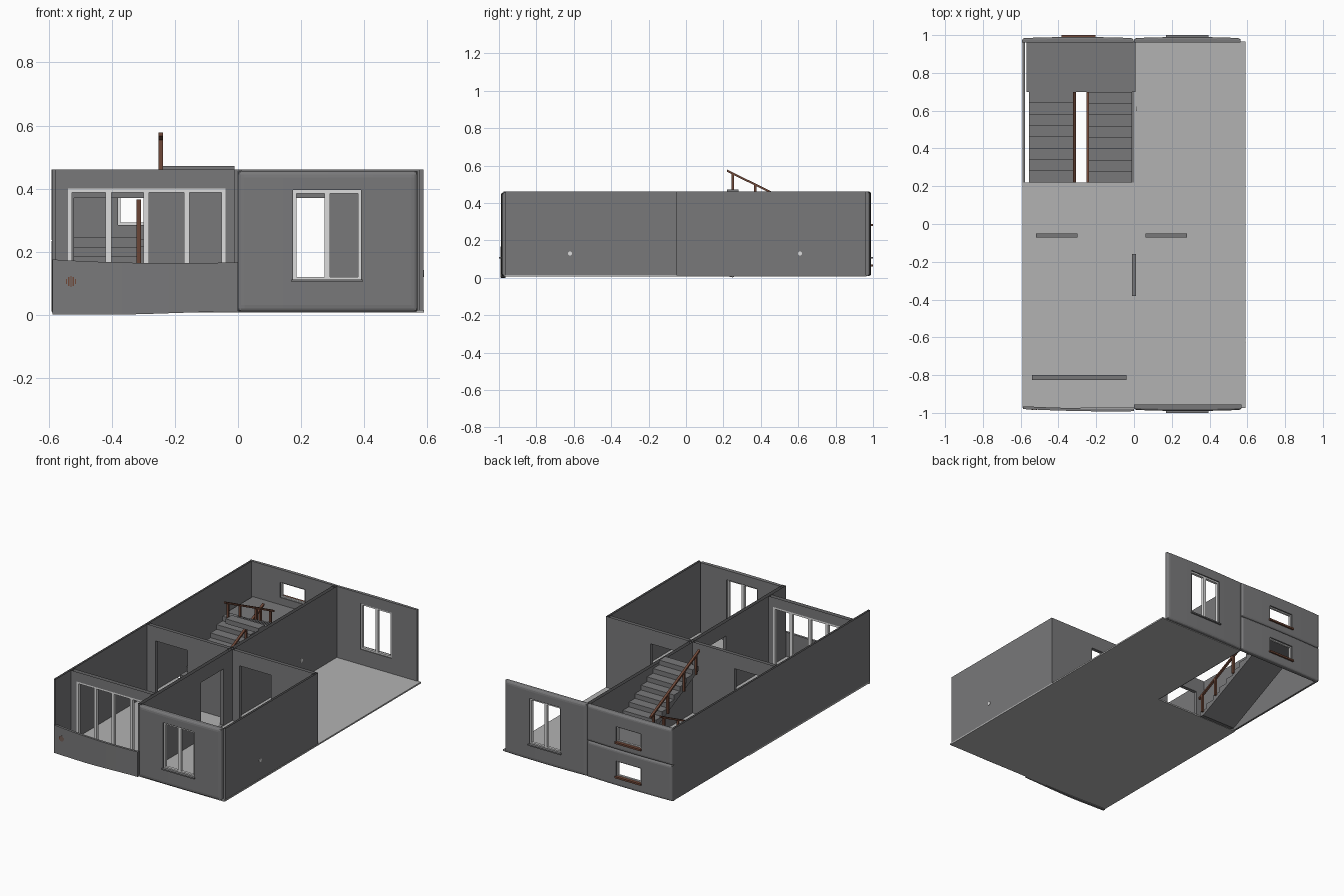
import bpy, bmesh, math
from mathutils import Vector

if "Cube" in bpy.data.objects:
    bpy.data.objects.remove(bpy.data.objects["Cube"])


def material(name, rgb):
    m = bpy.data.materials.new(name)
    m.diffuse_color = (*rgb, 1)
    m.use_nodes = True
    m.node_tree.nodes["Principled BSDF"].inputs["Base Color"].default_value = m.diffuse_color
    return m


WALL = material("wall grey", (0.19, 0.19, 0.195))
FLOOR = material("floor light grey", (0.45, 0.45, 0.45))
FRAME = material("frame pale grey", (0.72, 0.72, 0.72))
WOOD = material("brown wood", (0.16, 0.065, 0.04))


def finish(name, bm, mat):
    bmesh.ops.remove_doubles(bm, verts=bm.verts, dist=1e-5)
    bmesh.ops.recalc_face_normals(bm, faces=bm.faces)
    me = bpy.data.meshes.new(name)
    bm.to_mesh(me)
    bm.free()
    me.materials.append(mat)
    ob = bpy.data.objects.new(name, me)
    bpy.context.collection.objects.link(ob)
    return ob


def add_box(bm, x0, x1, y0, y1, z0, z1):
    r = bmesh.ops.create_cube(bm, size=1)
    for v in r["verts"]:
        v.co = Vector(((x0 + x1) / 2 + v.co.x * (x1 - x0),
                       (y0 + y1) / 2 + v.co.y * (y1 - y0),
                       (z0 + z1) / 2 + v.co.z * (z1 - z0)))


def boxes(name, mat, items):
    bm = bmesh.new()
    for it in items:
        add_box(bm, *it)
    return finish(name, bm, mat)


def extrude_x(name, mat, profile, x0, x1):
    """Closed (y, z) profile swept along x."""
    bm = bmesh.new()
    f = bm.faces.new([bm.verts.new((x0, y, z)) for y, z in profile])
    r = bmesh.ops.extrude_face_region(bm, geom=[f])
    for v in r["geom"]:
        if isinstance(v, bmesh.types.BMVert):
            v.co.x = x1
    return finish(name, bm, mat)


def wall(name, axis, a0, a1, z0, z1, inner, outer, openings=(), top=False, pillow=0.0, shape=None):
    """Two-skin wall with lined openings (a0, a1, z0, z1); pillow rounds the outer rim."""
    aa, zz = {a0, a1}, {z0, z1}
    for o in openings:
        aa |= {o[0], o[1]}
        zz |= {o[2], o[3]}
    if pillow:
        for d in (0.15, 0.5, 1.0):
            aa |= {a0 + d * pillow, a1 - d * pillow}
            zz |= {z0 + d * pillow, z1 - d * pillow}
    if pillow or shape:
        aa |= {a0 + (a1 - a0) * i / 8 for i in range(1, 8)}
    aa, zz = sorted(aa), sorted(zz)
    sign = 1 if outer > inner else -1
    bm = bmesh.new()

    def pt(a, s, z):
        p = outer if s else inner
        if pillow and s:
            d = min(a - a0, a1 - a, z - z0, z1 - z) / pillow
            u = 2 * (a - a0) / (a1 - a0) - 1
            drop = 0.006 * u * u
            if d < 1:
                drop += 0.01 * (1 - math.sqrt(max(0, 1 - (1 - d) ** 2)))
            p -= sign * drop
        co = Vector((a, p, z)) if axis == "x" else Vector((p, a, z))
        return shape(co) if shape else co

    def quad(*pts):
        bm.faces.new([bm.verts.new(pt(*p)) for p in pts])

    def solid(i, k):
        a, z = (aa[i] + aa[i + 1]) / 2, (zz[k] + zz[k + 1]) / 2
        return not any(o[0] < a < o[1] and o[2] < z < o[3] for o in openings)

    def closed(i, k):
        """True when the neighbouring cell needs a cap face towards it."""
        if k == len(zz) - 1:
            return top
        if k < 0 or i < 0 or i == len(aa) - 1:
            return True
        return not solid(i, k)

    for i in range(len(aa) - 1):
        for k in range(len(zz) - 1):
            if not solid(i, k):
                continue
            b0, b1, c0, c1 = aa[i], aa[i + 1], zz[k], zz[k + 1]
            for s in (0, 1):
                quad((b0, s, c0), (b1, s, c0), (b1, s, c1), (b0, s, c1))
            for di, dk, p, q in ((-1, 0, (b0, c0), (b0, c1)), (1, 0, (b1, c0), (b1, c1)),
                                 (0, -1, (b0, c0), (b1, c0)), (0, 1, (b0, c1), (b1, c1))):
                if closed(i + di, k + dk):
                    quad((p[0], 0, p[1]), (q[0], 0, q[1]), (q[0], 1, q[1]), (p[0], 1, p[1]))
    return finish(name, bm, WALL)


def frame(name, mat, x0, x1, z0, z1, y0, y1, t, mullions=()):
    items = [(x0, x0 + t, y0, y1, z0, z1), (x1 - t, x1, y0, y1, z0, z1),
             (x0 + t, x1 - t, y0, y1, z0, z0 + t), (x0 + t, x1 - t, y0, y1, z1 - t, z1)]
    items += [(m - 0.009, m + 0.009, y0, y1, z0 + t, z1 - t) for m in mullions]
    return boxes(name, mat, items)


# Floor slab with the stairwell left open
F0, F1 = 0.006, 0.015
boxes("floor", FLOOR, [(-0.59, 0.59, -0.975, 0.22, F0, F1), (0, 0.59, 0.22, 0.965, F0, F1)])

# Room walls, open on top
H = 0.46
D = 0.37
wall("left_wall", "y", -0.975, 0.97, 0.01, H, -0.578, -0.59)
wall("right_wall", "y", -0.965, -0.05, 0.015, H, 0.575, 0.588)
wall("spine_wall", "y", -0.97, 0.965, 0.01, H, -0.011, 0.011, [(-0.38, -0.16, 0.018, D)])
wall("cross_wall", "x", -0.578, 0.588, 0.015, H, -0.05, -0.072,
     [(-0.52, -0.30, 0.018, D), (0.06, 0.28, 0.018, D)])
wall("balcony_wall", "x", -0.578, -0.011, 0.015, H, -0.80, -0.826, [(-0.54, -0.04, 0.018, 0.40)])

# Outer facade panels with rounded rims
BIG = (0.175, 0.39, 0.11, 0.395)
wall("front_facade", "x", 0.0, 0.57, 0.01, 0.455, -0.955, -0.99, [BIG], True, 0.02)
wall("back_facade", "x", 0.0, 0.565, 0.01, 0.46, 0.96, 0.99, [BIG], True, 0.02)
LOW, HIGH = (-0.38, -0.21, 0.07, 0.165), (-0.38, -0.21, 0.285, 0.38)
wall("stair_facade_lower", "x", -0.592, -0.003, 0.01, 0.234, 0.96, 0.99, [LOW], True, 0.015)
wall("stair_facade_upper", "x", -0.592, -0.003, 0.236, 0.46, 0.96, 0.99, [HIGH], True, 0.015)


# Curved balcony parapet with a dipped top
def bend(co):
    u = (co.x + 0.2) / 0.39
    if co.z > 0.1:
        co.z += 0.012 * u * u
    else:
        co.z += 0.01 * max(0, min(1, (co.x + 0.35) / 0.3))
    co.y -= 0.012 * max(0, 1 - ((co.x + 0.12) / 0.46) ** 2)
    return co


wall("balcony_parapet", "x", -0.588, 0.0, 0.0, 0.163, -0.965, -0.98, (), True, 0, bend)

# Window and balcony door frames
frame("balcony_door_frame", FRAME, -0.54, -0.04, 0.019, 0.40, -0.822, -0.804, 0.013,
      (-0.411, -0.291, -0.163))
frame("front_window_frame", FRAME, *BIG, -0.982, -0.966, 0.010, (0.283,))
frame("back_window_frame", FRAME, *BIG, 0.966, 0.982, 0.010, (0.283,))
for label, w in (("lower", LOW), ("upper", HIGH)):
    frame(label + "_stair_window_frame", FRAME, *w, 0.968, 0.980, 0.007)
    boxes(label + "_stair_window_sill", WOOD, [(w[0] - 0.005, w[1] + 0.005, 0.978, 1.0, w[2] - 0.009, w[2] + 0.002)])
for label, y0, y1 in (("front", -1.0, -0.97), ("back", 0.97, 1.0)):
    boxes(label + "_window_sill", WALL, [(BIG[0] - 0.005, BIG[1] + 0.005, y0, y1, 0.104, 0.112)])

# Stairs: lower flight up to the landing, upper flight back to the front
N, GO, RISE = 8, 0.06, 0.0295


def flight(name, x0, x1, y, step, z):
    pts = [(y, z)]
    for i in range(N):
        pts += [(y + i * step, z + (i + 1) * RISE), (y + (i + 1) * step, z + (i + 1) * RISE)]
    end = y + N * step
    pts += [(end, z + N * RISE - 0.03), (y + step * 0.5, z - 0.006)]
    return extrude_x(name, WALL, pts, x0, x1)


LAND = N * RISE
flight("lower_flight", -0.555, -0.32, 0.22, GO, 0.008)
flight("upper_flight", -0.24, -0.011, 0.70, -GO, LAND)
boxes("landing", WALL, [(-0.57, 0.008, 0.70, 0.965, LAND - 0.022, LAND + 0.004)])


# Sloped handrails on posts
def rail(name, x, z_front, z_back, foot):
    w = 0.007

    def height(y):
        return z_front + (z_back - z_front) * (y - 0.22) / 0.48

    extrude_x(name + "_handrail", WOOD, [(0.22, z_front - 0.012), (0.70, z_back - 0.012),
                                         (0.70, z_back), (0.22, z_front)], x - w, x + w)
    boxes(name + "_posts", WOOD, [(x - w, x + w, y - 0.006, y + 0.006, height(y) - foot, height(y) - 0.008)
                                  for y in (0.25, 0.37, 0.53, 0.67)])


rail("lower", -0.315, 0.13, 0.365, 0.12)
rail("upper", -0.245, 0.578, 0.343, 0.13)

# Small wall details: slatted vent on the parapet and round plates on the side walls
boxes("parapet_vent", WOOD, [(-0.53 + i * 0.007 - 0.002, -0.53 + i * 0.007 + 0.002, -0.986, -0.972,
                              0.105 - h, 0.105 + h) for i, h in ((-2, 0.008), (-1, 0.015), (0, 0.018), (1, 0.015), (2, 0.008))])
for label, x, y in (("right", 0.588, -0.62), ("spine", 0.011, 0.61)):
    bm = bmesh.new()
    bmesh.ops.create_cone(bm, cap_ends=True, segments=12, radius1=0.011, radius2=0.011, depth=0.004)
    for v in bm.verts:
        v.co = Vector((x + v.co.z + 0.001, y + v.co.x, 0.13 + v.co.y))
    finish(label + "_wall_plate", bm, FRAME)
